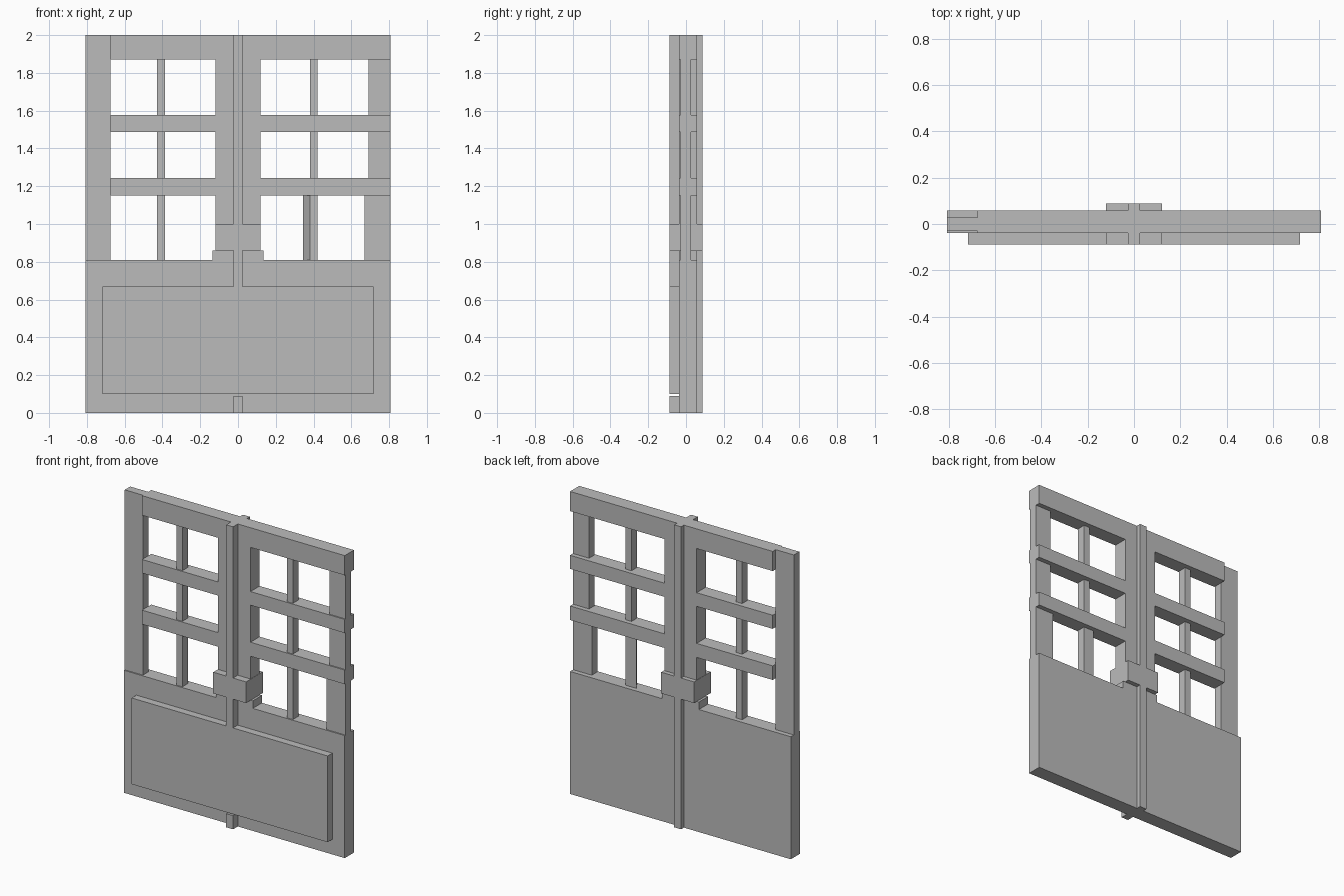
import bpy
import bmesh

cube = bpy.data.objects.get("Cube")
if cube:
    bpy.data.objects.remove(cube, do_unlink=True)

grey = bpy.data.materials.new("plain grey")
grey.use_nodes = True
GREY = (0.5, 0.5, 0.5, 1.0)
grey.diffuse_color = GREY
grey.node_tree.nodes["Principled BSDF"].inputs["Base Color"].default_value = GREY

# Shared depths and widths
FRONT, BACK = -0.0875, 0.0875
SLAB = (-0.038, 0.058)
THIN = (-0.03, 0.027)
HALF = 0.8075
BAR = (-0.025, 0.025)
SILL, TOP = 0.81, 2.0


def block(name, xs, ys, zs, back_shift=0.0):
    """Box between limits; back_shift slides its rear left edge along x."""
    bm = bmesh.new()
    bmesh.ops.create_cube(bm, size=1)
    for v in bm.verts:
        left, rear = v.co.x < 0, v.co.y > 0
        v.co.x = xs[0] if left else xs[1]
        v.co.y = ys[1] if rear else ys[0]
        v.co.z = zs[0] if v.co.z < 0 else zs[1]
        if left and rear:
            v.co.x += back_shift
    mesh = bpy.data.meshes.new(name)
    bm.to_mesh(mesh)
    bm.free()
    mesh.materials.append(grey)
    obj = bpy.data.objects.new(name, mesh)
    bpy.context.collection.objects.link(obj)
    return obj


# Solid lower half with raised front panel
block("lower_slab", (-HALF, HALF), SLAB, (0, SILL))
block("front_panel", (-0.717, 0.717), (FRONT, SLAB[0]), (0.1, 0.67))

# Upright frame members
block("right_stile", (-HALF, -0.675), THIN, (SILL, TOP))
block("left_stile", (0.69, HALF), THIN, (1.15, TOP))
block("left_stile_foot", (0.67, HALF), THIN, (SILL, 1.15))
block("centre_stile", (-0.118, 0.118), SLAB, (SILL, TOP))

# Horizontal rails
for name, zs in (("lower_rail", (1.15, 1.243)),
                 ("middle_rail", (1.488, 1.578)),
                 ("top_rail", (1.87, TOP))):
    block(name, (-0.675, HALF), SLAB, zs)

# Glazing bars, the lowest left one splayed towards the back
block("right_glazing_bar", (-0.43, -0.386), THIN, (SILL, 1.9))
block("left_glazing_bar", (0.38, 0.422), THIN, (1.2, 1.9))
block("left_glazing_bar_foot", (0.38, 0.422), THIN, (SILL, 1.2), -0.035)

# Cover strips over the meeting line
block("front_strip", BAR, (FRONT, SLAB[0]), (0.67, TOP))
block("front_strip_foot", BAR, (FRONT, SLAB[0]), (0, 0.09))
block("back_strip", BAR, (SLAB[1], BACK), (0, TOP))

# Lock box and its ledge
block("lock_box", (-0.12, 0.12), (FRONT, BACK), (0.86, 1.0))
block("lock_ledge", (-0.135, 0.135), SLAB, (SILL, 0.86))
